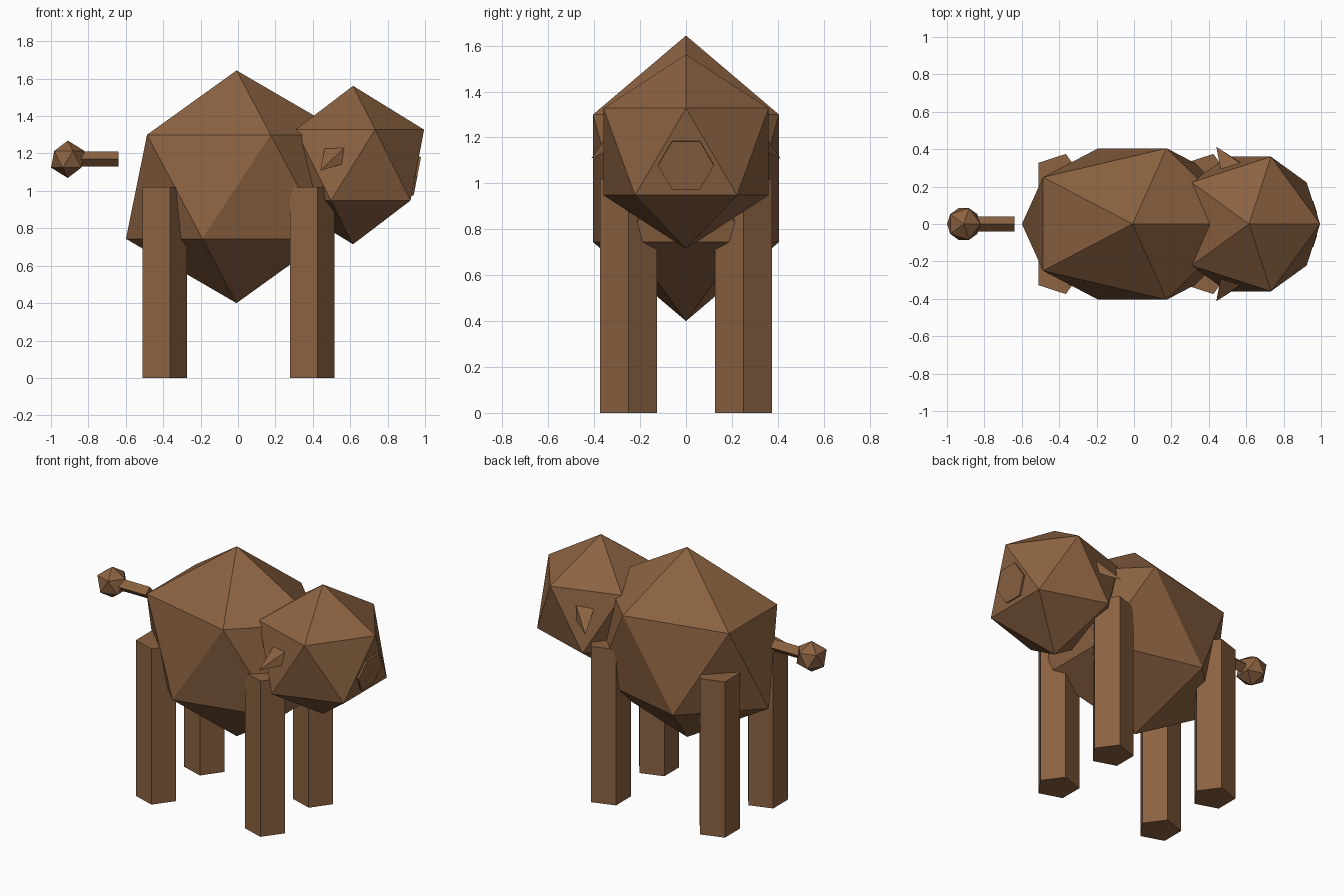
import bpy, bmesh, math
from mathutils import Vector

if "Cube" in bpy.data.objects:
    bpy.data.objects.remove(bpy.data.objects["Cube"])

brown = bpy.data.materials.new("brown_hide")
brown.diffuse_color = (0.258, 0.122, 0.053, 1)
brown.use_nodes = True
brown.node_tree.nodes["Principled BSDF"].inputs["Base Color"].default_value = brown.diffuse_color


def finish(name):
    ob = bpy.context.object
    ob.name = ob.data.name = name
    ob.data.materials.append(brown)
    return ob


def ball(name, loc, scale):
    """Faceted twenty-sided ball."""
    bpy.ops.mesh.primitive_ico_sphere_add(subdivisions=1, radius=1, location=loc)
    finish(name).scale = scale


def rod(name, sides, radius, depth, loc, rot):
    """Low-sided prism."""
    bpy.ops.mesh.primitive_cylinder_add(vertices=sides, radius=radius, depth=depth,
                                        location=loc, rotation=rot)
    finish(name)


# Body and head
ball("body", (-0.008, 0, 1.022), (0.661, 0.476, 0.622))
ball("head", (0.615, 0, 1.138), (0.425, 0.423, 0.4235))

# Four five-sided legs, one corner facing forward
for end, x in (("front", 0.384), ("back", -0.405)):
    for side, y in (("left", 0.25), ("right", -0.25)):
        rod(f"{end}_{side}_leg", 5, 0.131, 1.02, (x, y, 0.51), (0, 0, -math.pi / 2))

# Tail rod and tuft
rod("tail", 4, 0.04, 0.25, (-0.765, 0, 1.17), (0, math.pi / 2, 0))
ball("tail_tuft", (-0.91, 0, 1.169), (0.1, 0.1, 0.1))

# Six-sided snout disc lying on the sloped face of the head
tilt = math.radians(10.9)
normal = Vector((math.cos(tilt), 0, -math.sin(tilt)))
rod("snout", 6, 0.122, 0.06, Vector((0.959, 0, 1.078)) - normal * 0.03,
    (0, math.pi / 2 + tilt, math.pi))
snout = bpy.context.object
snout.rotation_mode = 'QUATERNION'
snout.rotation_quaternion = normal.to_track_quat('Z', 'Y')

# Ears: three-sided spikes whose bases sink into the head
for side, s in (("left", 1), ("right", -1)):
    tip = Vector((0.44, 0.413, 1.108))
    edges = [(0.186, 0.127, 0.179), (0.032, 0.169, 0.165), (0.15, 0.097, 0.045)]
    edges = [Vector((a, -b, c)) for a, b, c in edges]
    bm = bmesh.new()
    vs = [bm.verts.new((p.x, s * p.y, p.z)) for p in [tip] + [tip + e for e in edges]]
    for f in ((0, 1, 2), (0, 2, 3), (0, 3, 1), (1, 3, 2)):
        bm.faces.new([vs[i] for i in f])
    bmesh.ops.recalc_face_normals(bm, faces=bm.faces)
    me = bpy.data.meshes.new(f"{side}_ear")
    bm.to_mesh(me)
    bm.free()
    me.materials.append(brown)
    bpy.context.collection.objects.link(bpy.data.objects.new(f"{side}_ear", me))

# Snout hexagon corners point sideways
snout.rotation_quaternion = snout.rotation_quaternion @ Vector((0, 1, 0)).rotation_difference(
    snout.rotation_quaternion.inverted() @ Vector((0, 1, 0)))
